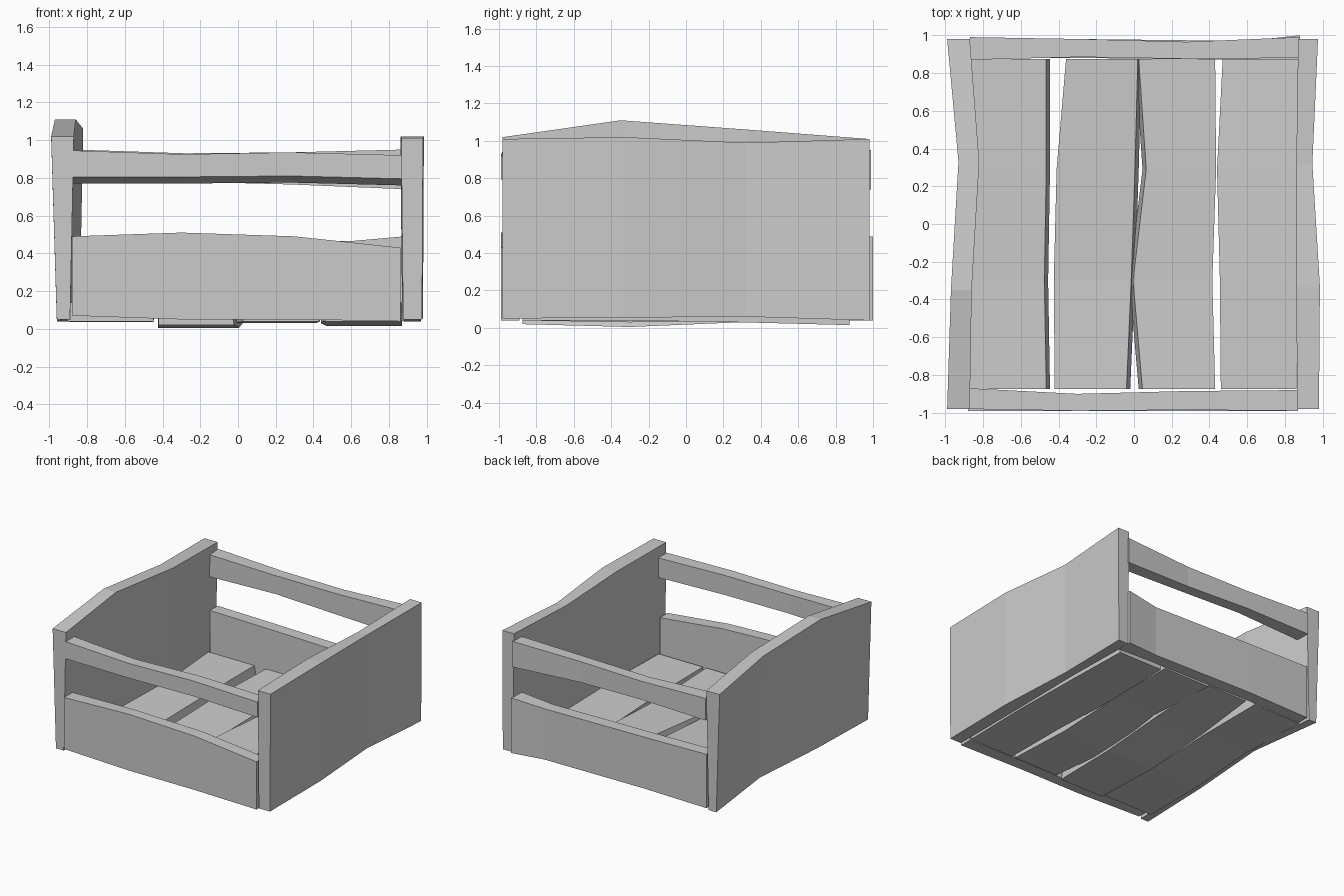
import bpy, bmesh


def plank(name, axis, stations, low=(0, 0), tilt=0):
    """Loft a bent board through stations (position, side min, side max, z min, z max).
    low shifts the two bottom edges sideways; tilt raises the bottom edge on the min side."""
    bm = bmesh.new()
    rings = []
    for t, a, b, z0, z1 in stations:
        ring = [(a + low[0], z0 + tilt), (b + low[1], z0), (b, z1), (a, z1)]
        rings.append([bm.verts.new((t, s, z) if axis == 'x' else (s, t, z)) for s, z in ring])
    for r, q in zip(rings, rings[1:]):
        for i in range(4):
            j = (i + 1) % 4
            bm.faces.new((r[i], r[j], q[j], q[i]))
    bm.faces.new(rings[0][::-1])
    bm.faces.new(rings[-1])
    bmesh.ops.recalc_face_normals(bm, faces=bm.faces)
    mesh = bpy.data.meshes.new(name)
    bm.to_mesh(mesh)
    bm.free()
    ob = bpy.data.objects.new(name, mesh)
    bpy.context.collection.objects.link(ob)
    return ob


# Tall side panels
plank("left_side_panel", 'y', [
    (-.98, -.99, -.87, .05, 1.02), (-.35, -.97, -.86, .05, 1.11),
    (.33, -.93, -.82, .06, 1.06), (.98, -.99, -.87, .04, 1.01)], low=(.03, -.02))
plank("right_side_panel", 'y', [
    (-.98, .865, .98, .05, 1.01), (-.33, .86, .985, .055, 1.02),
    (.32, .86, .945, .06, .99), (.98, .87, .975, .04, 1.01)], low=(.01, -.005))

# Wide lower boards
plank("front_lower_board", 'x', [
    (-.88, -.99, -.88, .07, .49), (-.3, -.99, -.90, .05, .51),
    (.3, -.99, -.89, .05, .49), (.86, -.99, -.89, .04, .43)])
plank("back_lower_board", 'x', [
    (-.87, .88, .98, .05, .49), (-.3, .88, .98, .06, .48),
    (.6, .87, .97, .05, .465), (.88, .87, 1.0, .04, .49)])

# Narrow upper rails
plank("front_upper_rail", 'x', [
    (-.88, -.98, -.87, .77, .945), (-.3, -.99, -.90, .77, .925),
    (.28, -.985, -.885, .775, .935), (.87, -.99, -.88, .76, .92)], tilt=.035)
plank("back_upper_rail", 'x', [
    (-.87, .87, .99, .77, .95), (-.28, .885, .98, .78, .93),
    (.28, .875, .965, .765, .935), (.88, .88, .99, .74, .95)])

# Floor slats: left and right edges at four depths, underside heights
slats = [
    ((-.90, -.89, -.86, -.90), (-.465, -.475, -.465, -.465), (.04, .035, .05, .05), (0, .02)),
    ((-.42, -.425, -.41, -.36), (-.04, -.015, .005, .02), (.02, .005, .03, .05), (0, .02)),
    ((.045, -.005, .065, .025), (.43, .415, .435, .43), (.04, .03, .04, .04), (-.02, 0)),
    ((.46, .455, .44, .47), (.86, .87, .87, .87), (.04, .04, .03, .015), (0, 0))]
for n, (lefts, rights, zs, low) in enumerate(slats, 1):
    plank(f"floor_slat_{n}", 'y', [
        (y, a, b, z, z + .1)
        for y, a, b, z in zip((-.875, -.3, .29, .875), lefts, rights, zs)], low=low)
